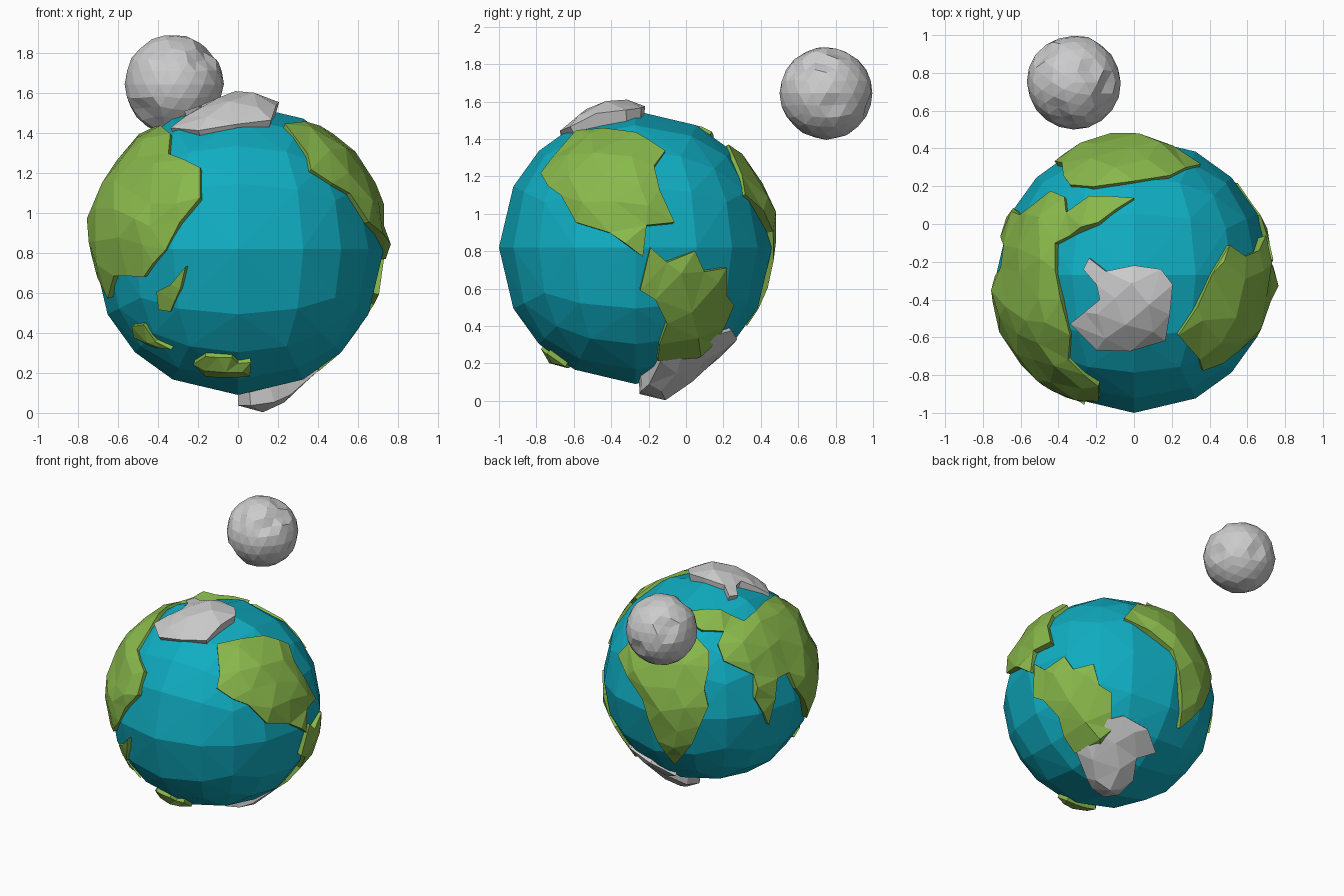
import bpy, bmesh, random
from math import sin, cos, radians, sqrt
from mathutils import Vector
from mathutils.geometry import delaunay_2d_cdt

if "Cube" in bpy.data.objects:
    bpy.data.objects.remove(bpy.data.objects["Cube"])

random.seed(4)
CENTRE = Vector((0, -0.27, 0.82))
R = 0.73


def material(name, rgb):
    m = bpy.data.materials.new(name)
    m.diffuse_color = (*rgb, 1)
    m.use_nodes = True
    m.node_tree.nodes["Principled BSDF"].inputs["Base Color"].default_value = m.diffuse_color
    return m


BLUE = material("sea_blue", (0.005, 0.42, 0.54))
GREEN = material("land_green", (0.25, 0.48, 0.07))


def finish(bm, name, loc, mat=None):
    me = bpy.data.meshes.new(name)
    bm.to_mesh(me)
    bm.free()
    ob = bpy.data.objects.new(name, me)
    ob.location = loc
    bpy.context.collection.objects.link(ob)
    if mat:
        me.materials.append(mat)


# Viewing frames: camera azimuth (0 = front, 90 = right), elevation, 2D centre, scale
VIEWS = {
    "front": (0, 0, 0, 0.82, 1, 1),
    "right": (90, 0, -0.27, 0.82, 1, 1),
    "top": (0, 90, 0, -0.27, 1, 1),
    "bottom": (0, -90, 0, -0.27, 1, -1),
    "back_left": (216, 25, 708, 676, 145, -145),
    "back_right": (144, -25, 1111, 706, 145, -145),
}


def unproject(view, pts):
    """Drop 2D outline points of a view onto the globe as unit directions."""
    az, el, cx, cy, sx, sy = VIEWS[view]
    a, e = radians(az), radians(el)
    cam = Vector((sin(a) * cos(e), -cos(a) * cos(e), sin(e)))
    right = Vector((cos(a), sin(a), 0))
    up = cam.cross(right)
    out = []
    for x, y in pts:
        u, v = (x - cx) / sx / 0.745, (y - cy) / sy / 0.745
        d = right * u + up * v + cam * sqrt(max(0, 1 - u * u - v * v))
        out.append(d.normalized())
    return out


def patch(name, outline, mat=None, peak=None, step=0.24, height=0.03):
    """Faceted raised patch on the globe inside an outline of directions."""
    dirs = [d for view, pts in outline for d in unproject(view, pts)]
    m = sum(dirs, Vector()).normalized()
    t1 = m.orthogonal().normalized()
    t2 = m.cross(t1)

    def flat(d):
        return Vector((d.dot(t1), d.dot(t2))) * 2 / (1 + d.dot(m))

    def ball(p):
        s = p.length_squared / 4
        return (t1 * p.x + t2 * p.y + m * (1 - s)) / (1 + s)

    ring = []
    corners = [flat(d) for d in dirs]
    for p, q in zip(corners, corners[1:] + corners[:1]):
        n = max(1, round((q - p).length / step))
        ring += [p.lerp(q, i / n) for i in range(n)]
    pts = list(ring)
    if peak:
        pts.append(flat(peak.normalized()))
    n = int(2.4 / step)
    for i in range(-n, n + 1):
        for j in range(-n, n + 1):
            p = Vector((i + j % 2 / 2 + random.uniform(-.2, .2),
                        j * 0.87 + random.uniform(-.2, .2))) * step
            if min((p - q).length for q in pts) > step * 0.45:
                pts.append(p)
    k = len(ring)
    vs, _, fs, *_ = delaunay_2d_cdt(
        pts, [(i, (i + 1) % k) for i in range(k)], [], 1, 1e-5)
    bm = bmesh.new()
    bv = [bm.verts.new(ball(Vector(p))) for p in vs]
    for f in fs:
        bm.faces.new([bv[i] for i in f])
    bmesh.ops.delete(bm, geom=[v for v in bm.verts if not v.link_faces], context='VERTS')
    for v in bm.verts:
        r = 0.742 if v.is_boundary else 0.75 + random.uniform(0, height)
        if peak:
            far = (v.co - peak.normalized()).length
            r += (peak.length - 0.76) * max(0, 1 - far / 0.4)
        v.co *= r
    # skirt that sinks the rim into the sea
    rim = [e for e in bm.edges if e.is_boundary]
    new = bmesh.ops.extrude_edge_only(bm, edges=rim)["geom"]
    for v in new:
        if isinstance(v, bmesh.types.BMVert):
            v.co = v.co.normalized() * 0.69
    bmesh.ops.recalc_face_normals(bm, faces=bm.faces)
    if sum(f.normal.dot(m) * f.calc_area() for f in bm.faces) < 0:
        bmesh.ops.reverse_faces(bm, faces=bm.faces)
    finish(bm, name, CENTRE, mat)


# Sea: subdivided cube pushed out to a ball
bm = bmesh.new()
bmesh.ops.create_cube(bm, size=2)
bmesh.ops.subdivide_edges(bm, edges=bm.edges, cuts=3, use_grid_fill=True)
for v in bm.verts:
    v.co = v.co.normalized() * R
bmesh.ops.triangulate(bm, faces=bm.faces)
finish(bm, "sea", CENTRE, BLUE)

# Land masses
patch("left_land", [
    ("front", [(-.27, 1.27), (-.19, 1.23), (-.19, 1.08), (-.365, .815), (-.475, .68),
               (-.625, .685), (-.655, .57)]),
    ("back_left", [(795, 690), (788, 674), (776, 680), (774, 700), (767, 727), (753, 700),
                   (752, 676), (722, 662), (716, 645), (722, 632), (700, 631)]),
    ("top", [(0, .14), (-.19, .01), (-.34, -.06), (-.42, -.1), (-.42, -.24),
             (-.39, -.4), (-.34, -.59), (-.35, -.72)])], GREEN)
patch("back_land", [
    ("back_left", [(616, 655), (640, 700), (655, 742), (673, 766), (690, 745), (706, 708),
                   (702, 690), (707, 668)]),
    ("top", [(-.34, .21), (-.22, .2), (.0, .23), (.19, .26)])], GREEN)
patch("right_upper_land", [
    ("right", [(-.59, 1.45), (-.72, 1.3), (-.78, 1.22), (-.74, 1.15), (-.67, 1.1),
               (-.59, .955), (-.41, .9), (-.23, .77), (-.21, .94), (-.06, .955),
               (-.14, 1.13), (-.17, 1.26), (-.11, 1.34), (-.27, 1.44)])], GREEN)
patch("right_lower_land", [
    ("right", [(-.19, .82), (-.1, .74), (.05, .8), (.1, .69), (.22, .71), (.22, .56),
               (.26, .51), (.155, .3), (.02, .21), (-.15, .21), (-.14, .3),
               (-.1, .41), (-.165, .54), (-.245, .59)])], GREEN, height=0.035)

# Small islands
for i, pts in enumerate([
        [(-.265, .73), (-.29, .62), (-.34, .505), (-.4, .515), (-.41, .605), (-.34, .64)],
        [(-.535, .43), (-.475, .44), (-.415, .355), (-.335, .315), (-.44, .33), (-.525, .375)],
        [(-.225, .24), (-.165, .28), (-.03, .275), (0, .245), (.065, .25), (.06, .18),
         (-.165, .18)]]):
    patch(f"island_{i + 1}", [("front", pts)], GREEN, step=0.12)

# Polar ice caps
patch("upper_ice", [
    ("top", [(-.34, -.53), (-.18, -.4), (-.2, -.32), (-.27, -.24), (-.24, -.18), (-.15, -.25),
             (0, -.22), (.14, -.24), (.2, -.32), (.165, -.615), (-.02, -.675), (-.2, -.67)])],
      peak=Vector((.08, -.16, .79)), step=0.2, height=0.015)
patch("lower_ice", [
    ("back_right", [(1075, 765), (1090, 735), (1120, 728), (1145, 740), (1155, 762),
                    (1135, 768)]),
    ("bottom", [(0, -.02), (0, -.17), (.06, -.25), (.17, -.24), (.25, -.2)])],
      peak=Vector((.125, .16, -.815)), step=0.2, height=0.015)

# Moon with pressed-in craters
bm = bmesh.new()
bmesh.ops.create_icosphere(bm, subdivisions=3, radius=0.25)
craters = [Vector(c).normalized() for c in
           [(.6, -.6, .5), (-.3, -.7, .6), (.9, .1, -.2), (.7, -.1, .7), (-.6, .5, .4),
            (.1, .9, -.3), (-.5, -.6, -.6), (.3, .3, .9)]]
for v in bm.verts:
    near = min((v.co.normalized() - c).length for c in craters)
    v.co *= 0.91 if near < 0.24 else 1 + random.uniform(-.025, .01)
finish(bm, "moon", (-0.32, 0.75, 1.645))
